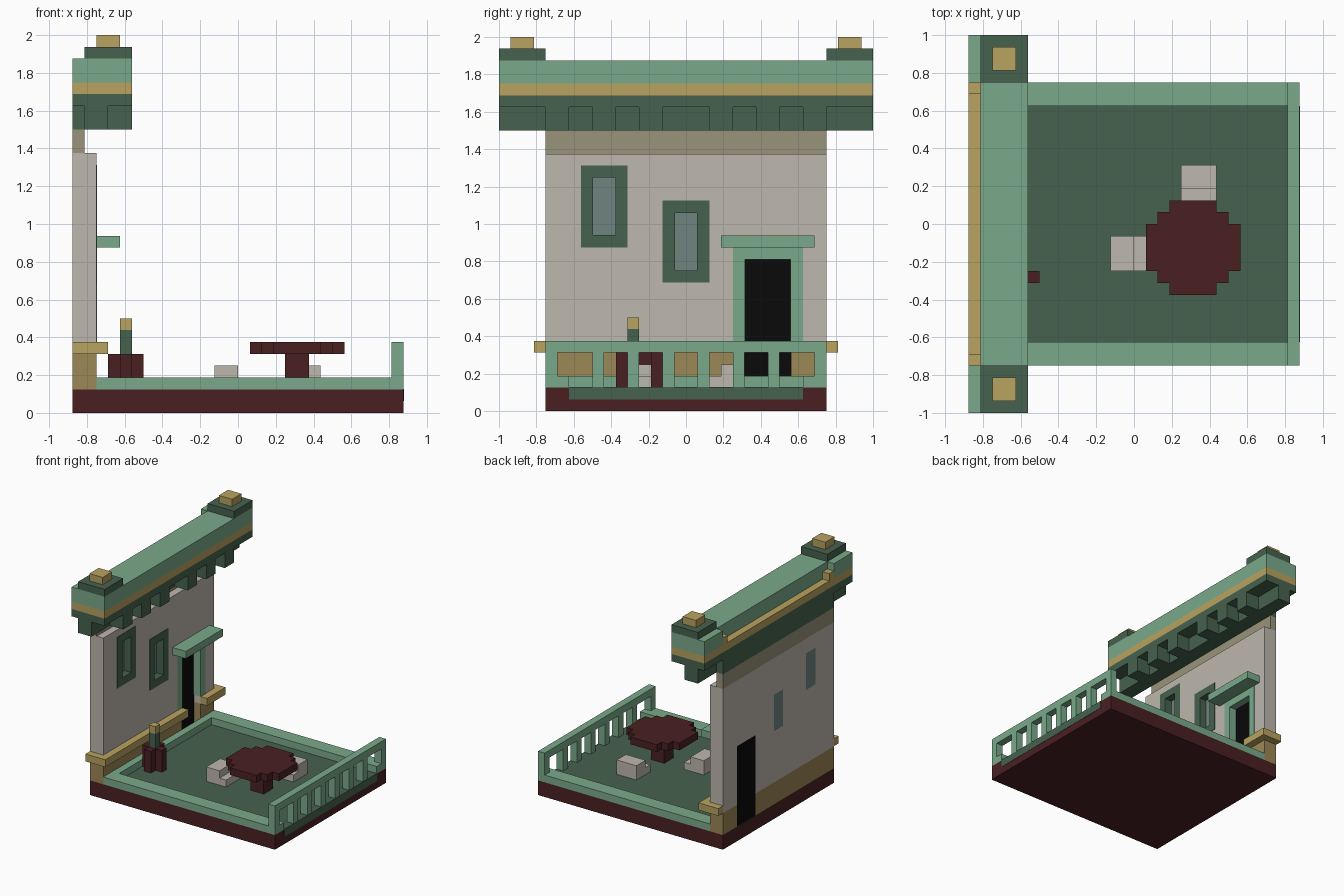
import bpy, bmesh

if "Cube" in bpy.data.objects:
    bpy.data.objects.remove(bpy.data.objects["Cube"])

U = 1 / 16  # everything sits on a grid of sixteenths


def srgb(r, g, b):
    f = lambda c: c / 12.92 if c <= 0.04045 else ((c + 0.055) / 1.055) ** 2.4
    return (f(r / 255), f(g / 255), f(b / 255), 1)


def material(name, *rgb):
    m = bpy.data.materials.new(name)
    m.diffuse_color = srgb(*rgb)
    m.use_nodes = True
    m.node_tree.nodes["Principled BSDF"].inputs["Base Color"].default_value = m.diffuse_color
    return m


LIGHT = material("light green", 122, 170, 138)
DARK = material("dark green", 70, 98, 78)
GOLD = material("gold", 185, 163, 96)
MAROON = material("maroon", 74, 32, 34)
PLASTER = material("plaster", 190, 184, 173)
OLIVE = material("olive grey", 152, 148, 123)
TAN = material("tan", 156, 136, 86)
GLASS = material("glass", 112, 133, 128)
BLACK = material("black", 9, 9, 9)


def finish(name, bm, mat):
    bmesh.ops.recalc_face_normals(bm, faces=bm.faces)
    me = bpy.data.meshes.new(name)
    bm.to_mesh(me)
    bm.free()
    ob = bpy.data.objects.new(name, me)
    bpy.context.collection.objects.link(ob)
    if mat:
        me.materials.append(mat)
    return ob


def boxes(name, mat, *specs):
    """One object from boxes given as x0, x1, y0, y1, z0, z1 in grid units."""
    bm = bmesh.new()
    for x0, x1, y0, y1, z0, z1 in specs:
        vs = bmesh.ops.create_cube(bm, size=1)["verts"]
        for v in vs:
            v.co.x = (x1 if v.co.x > 0 else x0) * U
            v.co.y = (y1 if v.co.y > 0 else y0) * U
            v.co.z = (z1 if v.co.z > 0 else z0) * U
    return finish(name, bm, mat)


def both(x0, x1, y0, y1, z0, z1):
    """A box and its mirror image across y = 0."""
    return [(x0, x1, y0, y1, z0, z1), (x0, x1, -y1, -y0, z0, z1)]


def prism(name, mat, pts, z0, z1):
    """Extrude a plan outline upwards."""
    bm = bmesh.new()
    f = bm.faces.new([bm.verts.new((x * U, y * U, z0 * U)) for x, y in pts])
    top = bmesh.ops.extrude_face_region(bm, geom=[f])["geom"]
    for v in top:
        if isinstance(v, bmesh.types.BMVert):
            v.co.z = z1 * U
    return finish(name, bm, mat)


# Base slab, recessed floor and raised border
boxes("base", MAROON, (-14, 14, -12, 12, 0, 2))
boxes("floor", DARK, (-12, 14.04, -10, 10, 1, 2.04))
boxes("border", LIGHT, *both(-12, 13, 10, 12, 2, 3), (-12, -11, -10, 10, 2, 3))

# Balustrade
boxes("railing", LIGHT, (13, 14, -12, 12, 5, 6), *both(13, 14, 11, 12, 2, 5),
      *both(13, 14, 10, 11, 2, 3),
      *[(13, 14, y, y + 1, 2, 5) for y in range(-8, 8, 3)])

# Wall with door and window openings
wall = boxes("wall", PLASTER, (-14, -12, -12, 12, 5, 22))
WINDOWS = [(-8, -6, 15, 20), (-1, 1, 12, 17)]
cutter = boxes("opening_cutter", None, (-15, -11, 5, 9, 4, 13),
               *[(-15, -11, *w) for w in WINDOWS])
cutter.hide_render = True
cutter.display_type = 'WIRE'
mod = wall.modifiers.new("openings", 'BOOLEAN')
mod.operation = 'DIFFERENCE'
mod.solver = 'EXACT'
mod.object = cutter
boxes("wall_plinth", TAN, (-14, -12, -12, 5, 2, 5), (-14, -12, 9, 12, 2, 5))
boxes("wall_frieze", OLIVE, (-14, -13, -12, 12, 22, 24))

# Moulding that stops at the door and wraps the wall ends
boxes("wall_moulding", GOLD, (-12, -11, -13, 5, 5, 6), (-12, -11, 9, 13, 5, 6),
      *both(-14, -12, 12, 13, 5, 6))


def frame_parts(y0, y1, z0, z1, sill=True):
    """Surround lining an opening, just proud of the wall."""
    e, a, b = 0.04, -13, -11.95
    parts = [(a, b, y0 - 1, y0 + e, z0 - sill, z1 + 1),
             (a, b, y1 - e, y1 + 1, z0 - sill, z1 + 1),
             (a, b, y0 + e, y1 - e, z1 - e, z1 + 1)]
    if sill:
        parts.append((a, b, y0 + e, y1 - e, z0 - 1, z0 + e))
    return parts


# Windows and door
for i, w in enumerate(WINDOWS):
    boxes(f"window_frame_{i + 1}", DARK, *frame_parts(*w))
    boxes(f"window_glass_{i + 1}", GLASS, (-14, -13, *w))
boxes("door_frame", LIGHT, *frame_parts(5, 9, 6, 13, False))
boxes("door", BLACK, (-14, -13, 5, 9, 2, 13))
boxes("door_canopy", LIGHT, (-12, -10, 3, 11, 14, 15))

# Cornice: brackets, dark course, gold course and light cap
boxes("cornice_underside", DARK, (-13, -11, -16, 16, 24, 26), (-14, -13, -12, 12, 24, 26))
boxes("cornice_brackets", DARK,
      *[b for y in (2, 6, 10) for b in both(-11, -9, y, y + 2, 24, 26)])
boxes("cornice_lower", DARK, (-14, -9, -16, 16, 26, 27))
boxes("cornice_stripe", GOLD, (-14, -9, -16, 16, 27, 28), *both(-14, -13, 11, 12, 28, 29))
boxes("cornice_cap", LIGHT, (-13, -9, -16, 16, 28, 30), *both(-14, -13, 12, 16, 28, 30))
boxes("finial_base", DARK, *both(-13, -9, 12, 16, 30, 31))
boxes("finial_top", GOLD, *both(-12, -10, 13, 15, 31, 32))

# Round stepped table
corner = [(4, 1), (3, 1), (3, 3), (2, 3), (2, 4)]
quarter = [(4, 2), (3, 2), (3, 3), (2, 3), (2, 4)]
outline = []
for sx, sy in ((1, 1), (-1, 1), (-1, -1), (1, -1)):
    q = [(sx * x + 5, sy * y - 2) for x, y in quarter]
    outline += q if sx * sy > 0 else q[::-1]
prism("table_top", MAROON, outline, 5, 6)
boxes("table_leg", MAROON, (4, 6, -3, -1, 2, 5))

# Stools with a lower step facing the table
boxes("stool_side", PLASTER, (-2, 0, -4, -1, 2, 4), (0, 1, -4, -1, 2, 3))
boxes("stool_back", PLASTER, (4, 7, 3, 5, 2, 4), (4, 7, 2, 3, 2, 3))

# Planter with cross-shaped plan and a slim post
cross = [(1, 0), (2, 0), (2, 1), (3, 1), (3, 2), (2, 2),
         (2, 3), (1, 3), (1, 2), (0, 2), (0, 1), (1, 1)]
prism("planter", MAROON, [(x - 11, y - 6) for x, y in cross], 2, 5)
boxes("planter_post", DARK, (-10, -9, -5, -4, 5, 7))
boxes("planter_tip", GOLD, (-10, -9, -5, -4, 7, 8))
